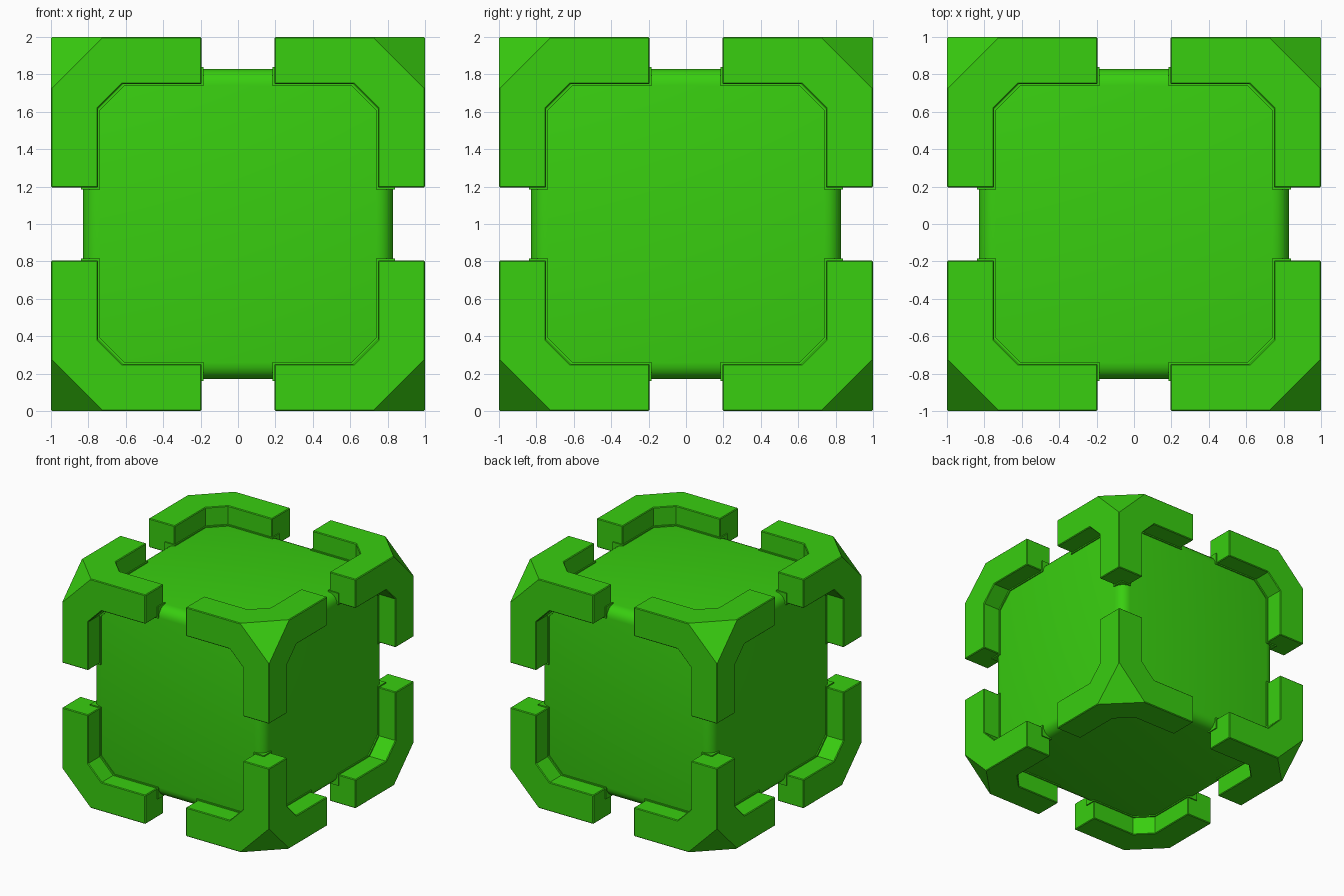
import bpy, bmesh
from mathutils import Vector

if "Cube" in bpy.data.objects:
    bpy.data.objects.remove(bpy.data.objects["Cube"])

green = bpy.data.materials.new("green")
green.diffuse_color = (0.04, 0.62, 0.005, 1)
green.use_nodes = True
green.node_tree.nodes["Principled BSDF"].inputs["Base Color"].default_value = green.diffuse_color


def add_object(name, bm):
    bmesh.ops.recalc_face_normals(bm, faces=bm.faces[:])
    mesh = bpy.data.meshes.new(name)
    bm.to_mesh(mesh)
    bm.free()
    ob = bpy.data.objects.new(name, mesh)
    bpy.context.collection.objects.link(ob)
    return ob


def box(lo, hi):
    bm = bmesh.new()
    bmesh.ops.create_cube(bm, size=hi - lo)
    bmesh.ops.translate(bm, verts=bm.verts[:], vec=[(lo + hi) / 2] * 3)
    return bm


def window_cutter(axis, half, chamfer):
    # quarter of the chamfered window on a face, run along one axis
    profile = [(-.1, -.1), (half, -.1), (half, half - chamfer),
               (half - chamfer, half), (-.1, half)]
    bm = bmesh.new()
    verts = []
    for u, v in profile:
        co = [0, 0, 0]
        co[axis], co[(axis + 1) % 3], co[(axis + 2) % 3] = -.1, u, v
        verts.append(bm.verts.new(co))
    face = bm.faces.new(verts)
    ext = bmesh.ops.extrude_face_region(bm, geom=[face], use_keep_orig=True)
    move = Vector((0, 0, 0))
    move[axis] = 1.4
    bmesh.ops.translate(bm, vec=move, verts=[
        g for g in ext["geom"] if isinstance(g, bmesh.types.BMVert)])
    return add_object("window_cutter", bm)


def corner_set(name, lo, hi, window, chamfer, corner_sum, bevel):
    # three-armed corner with its tip cut off, mirrored to all eight corners
    bm = box(lo, hi)
    cut = bmesh.ops.bisect_plane(
        bm, geom=bm.verts[:] + bm.edges[:] + bm.faces[:],
        plane_co=[corner_sum / 3] * 3, plane_no=(1, 1, 1), clear_outer=True)
    rim = [g for g in cut["geom_cut"] if isinstance(g, bmesh.types.BMEdge)]
    if rim:
        bmesh.ops.contextual_create(bm, geom=rim)
    ob = add_object(name, bm)
    bpy.context.view_layer.objects.active = ob
    for axis in range(3):
        cutter = window_cutter(axis, window, chamfer)
        mod = ob.modifiers.new("window", 'BOOLEAN')
        mod.operation, mod.solver, mod.object = 'DIFFERENCE', 'EXACT', cutter
        bpy.ops.object.modifier_apply(modifier=mod.name)
        bpy.data.objects.remove(cutter)
    if bevel:
        mod = ob.modifiers.new("bevel", 'BEVEL')
        mod.width, mod.segments = bevel, 1
        mod.angle_limit = 1.2
    mod = ob.modifiers.new("mirror", 'MIRROR')
    mod.use_axis = (True, True, True)
    mod.use_mirror_merge = False
    return ob


# inner cube with rounded edges
bm = box(-.83, .83)
bmesh.ops.bevel(bm, geom=bm.edges[:], offset=.09, segments=5, profile=.5,
                affect='EDGES')
core = add_object("rounded_core", bm)

# corner brackets and the thin collars at their base
brackets = corner_set("corner_brackets", .195, 1, .748, .13, 2.72, .006)
collars = corner_set("bracket_collars", .185, .84, .738, .13, 9, 0)

for ob in (core, brackets, collars):
    ob.location.z = 1
    ob.data.materials.append(green)

bpy.ops.object.select_all(action='DESELECT')
core.select_set(True)
bpy.context.view_layer.objects.active = core
bpy.ops.object.shade_smooth_by_angle(angle=.6)
